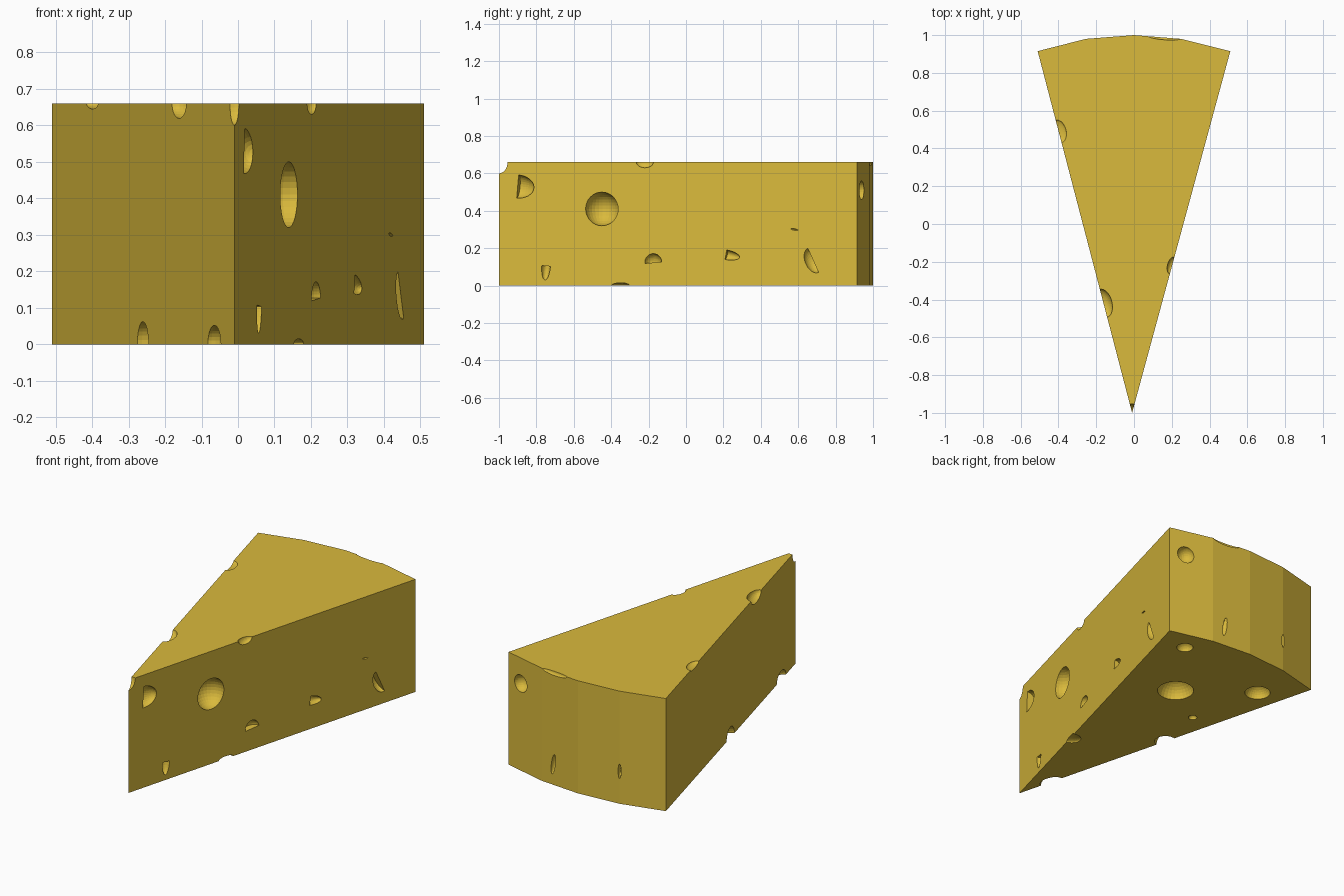
import bpy, bmesh, math
from mathutils import Matrix, Vector

if "Cube" in bpy.data.objects:
    bpy.data.objects.remove(bpy.data.objects["Cube"])

H = 0.66
mat = bpy.data.materials.new("cheese_yellow")
mat.diffuse_color = (0.70, 0.49, 0.045, 1)
mat.use_nodes = True
mat.node_tree.nodes["Principled BSDF"].inputs["Base Color"].default_value = mat.diffuse_color

# wedge body: extruded slice outline
outline = [(-0.01, -1), (0.51, 0.915), (0.25, 0.98), (0, 1), (-0.255, 0.98), (-0.51, 0.915)]
bm = bmesh.new()
base = bm.faces.new([bm.verts.new((x, y, 0)) for x, y in outline])
ext = bmesh.ops.extrude_face_region(bm, geom=[base])
bmesh.ops.translate(bm, vec=(0, 0, H), verts=[v for v in ext["geom"] if isinstance(v, bmesh.types.BMVert)])
bmesh.ops.recalc_face_normals(bm, faces=bm.faces)
me = bpy.data.meshes.new("cheese_wedge")
bm.to_mesh(me)
bm.free()
wedge = bpy.data.objects.new("cheese_wedge", me)
me.materials.append(mat)
bpy.context.collection.objects.link(wedge)

cut = bmesh.new()


def hole(loc, yaw, ru, rv, depth, roll=0, half=False):
    """Ellipsoid pocket: ru along the face, rv up the face, optionally cut in half."""
    b = bmesh.new()
    bmesh.ops.create_uvsphere(b, u_segments=28, v_segments=16, radius=1)
    if half:
        res = bmesh.ops.bisect_plane(b, geom=b.verts[:] + b.edges[:] + b.faces[:], dist=1e-5,
                                     plane_co=(0, 0, 0), plane_no=(0, 0, 1), clear_inner=True)
        rim = [e for e in b.edges if e.is_boundary]
        bmesh.ops.holes_fill(b, edges=rim, sides=0)
    m = (Matrix.Translation(Vector(loc)) @ Matrix.Rotation(yaw, 4, 'Z')
         @ Matrix.Rotation(-math.radians(roll), 4, 'Y') @ Matrix.Diagonal((ru, depth, rv, 1)))
    bmesh.ops.transform(b, matrix=m, verts=b.verts)
    bmesh.ops.recalc_face_normals(b, faces=b.faces)
    tmp = bpy.data.meshes.new("tmp")
    b.to_mesh(tmp)
    b.free()
    cut.from_mesh(tmp)
    bpy.data.meshes.remove(tmp)


def side_hole(side, y, z, *args):
    """Pocket on the right (1) or left (-1) cut face."""
    end = 0.51 * side
    x = -0.01 + (end + 0.01) * (y + 1) / 1.915
    hole((x, y, z), math.atan2(1.915, end + 0.01), *args)


# right face pockets: y, z, ru, rv, depth, roll, half
for a in [(-0.45, 0.41, 0.09, 0.09, 0.09),
          (-0.90, 0.53, 0.062, 0.09, 0.05, -95, True),
          (-0.748, 0.105, 0.024, 0.075, 0.03, 175, True),
          (-0.175, 0.123, 0.047, 0.048, 0.04, 5, True),
          (0.213, 0.165, 0.026, 0.077, 0.03, -100, True),
          (0.68, 0.135, 0.071, 0.045, 0.05, 115, True),
          (0.58, 0.30, 0.02, 0.004, 0.01, -8),
          (-0.35, 0, 0.05, 0.015, 0.06),
          (-0.22, H, 0.047, 0.03, 0.025)]:
    side_hole(1, *a)

# left face edge nicks
for a in [(0.49, H, 0.062, 0.015, 0.04),
          (-0.42, H, 0.077, 0.041, 0.045),
          (-0.04, 0, 0.06, 0.062, 0.06),
          (-0.79, 0, 0.07, 0.052, 0.045)]:
    side_hole(-1, *a)

# tip nick
hole((-0.01, -1, H), 0, 0.06, 0.06, 0.047)

# rind pockets
hole((0.414, 0.939, 0.51), -0.245, 0.05, 0.05, 0.05)
hole((0.17, 0.986, 0.12), -0.08, 0.013, 0.06, 0.02, 8)
hole((-0.255, 0.98, 0.19), 0.16, 0.009, 0.042, 0.02)
hole((0.16, 0.987, H), -0.08, 0.085, 0.018, 0.012)

# underside pockets
for x, y, r in [(0.058, 0.427, 0.10), (-0.305, 0.70, 0.07), (0.325, 0.825, 0.045), (-0.206, 0.26, 0.024)]:
    hole((x, y, 0), 0, r, r * 0.9, r)

# carve all pockets in one pass
cm = bpy.data.meshes.new("hole_cutter")
cut.to_mesh(cm)
cut.free()
cm.materials.append(mat)
cutter = bpy.data.objects.new("hole_cutter", cm)
bpy.context.collection.objects.link(cutter)
cutter.hide_render = True
mod = wedge.modifiers.new("holes", 'BOOLEAN')
mod.operation = 'DIFFERENCE'
mod.solver = 'EXACT'
mod.use_self = True
mod.object = cutter
bpy.context.view_layer.objects.active = wedge
bpy.ops.object.modifier_apply(modifier=mod.name)
bpy.data.objects.remove(cutter)
